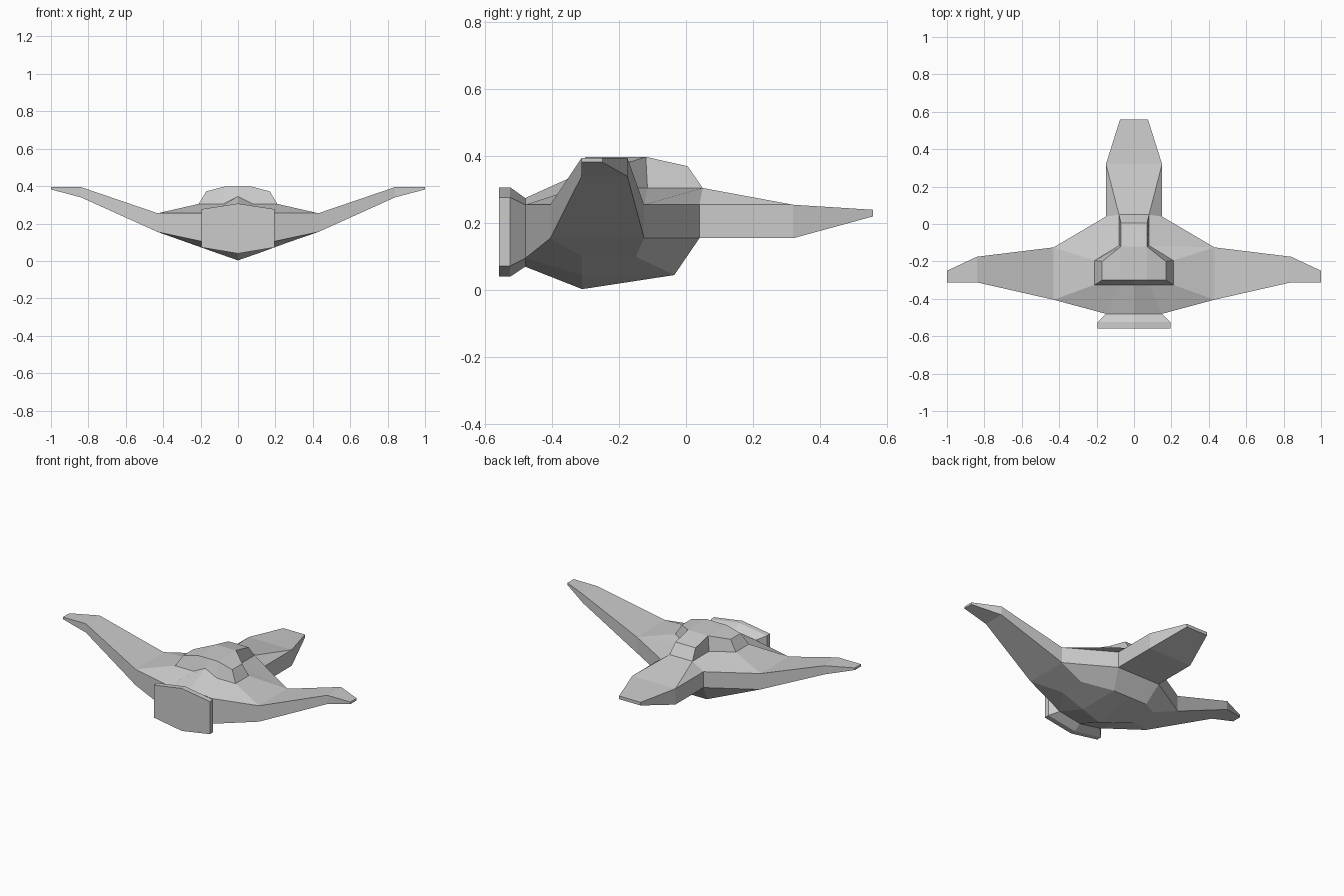
import bpy, bmesh
from mathutils import Vector

if "Cube" in bpy.data.objects:
    bpy.data.objects.remove(bpy.data.objects["Cube"])


def half_part(name, pts, faces):
    """Build the +x half from named points, mirror it across x = 0 and weld the seam."""
    bm = bmesh.new()
    verts = {k: bm.verts.new(p) for k, p in pts.items()}
    twins = {k: bm.verts.new((-p[0], p[1], p[2])) for k, p in pts.items()}
    for f in faces:
        keys = f.split() if isinstance(f, str) else f
        bm.faces.new([verts[k] for k in keys])
        bm.faces.new([twins[k] for k in reversed(keys)])
    bmesh.ops.remove_doubles(bm, verts=bm.verts, dist=0.0005)
    bmesh.ops.recalc_face_normals(bm, faces=bm.faces)
    # Orient each shell outward
    c = sum((v.co for v in bm.verts), Vector()) / len(bm.verts)
    if name != "wings" and sum((f.calc_center_median() - c).dot(f.normal) * f.calc_area() for f in bm.faces) < 0:
        bmesh.ops.reverse_faces(bm, faces=bm.faces)
    me = bpy.data.meshes.new(name)
    bm.to_mesh(me)
    bm.free()
    ob = bpy.data.objects.new(name, me)
    bpy.context.collection.objects.link(ob)
    return ob


def loft(name, sections, closed):
    """Bridge equal-length sections; the last one is capped."""
    n = len(sections[0])
    pts = {(i, j): p for i, s in enumerate(sections) for j, p in enumerate(s)}
    faces = [[(i, j), (i, (j + 1) % n), (i + 1, (j + 1) % n), (i + 1, j)]
             for i in range(len(sections) - 1) for j in range(n if closed else n - 1)]
    faces.append([(len(sections) - 1, j) for j in range(n)])
    return half_part(name, pts, faces)


# Shared hull corner points: roots of nose, wing and engine, and canopy base
root = {
    "nt": (.15, .04, .255), "nb": (.15, .04, .155), "nbc": (0, .04, .155),
    "wft": (.43, -.125, .255), "wfb": (.43, -.125, .155),
    "wrt": (.43, -.405, .255), "wrb": (.43, -.405, .155),
    "et": (.15, -.48, .255), "etc": (0, -.48, .275),
    "eb": (.15, -.48, .095), "ebc": (0, -.48, .07),
}
base = {
    "a": (.08, .05, .305), "b": (.08, -.115, .305), "c": (.21, -.195, .305),
    "d": (.21, -.325, .305), "r": (.08, -.325, .305), "e": (0, -.325, .345),
    "ac": (0, .05, .305),
}
belly = {
    "p": (.27, -.15, .1), "q": (.27, -.31, .1),
    "f": (.12, -.035, .045), "fc": (0, -.035, .045),
    "k": (.12, -.31, .045), "kc": (0, -.31, .003),
}
deck = {k: v for k, v in base.items() if k != "ac"}

# Central hull: deck, flanks and belly
half_part("hull", {**root, **deck, **belly}, [
    "a nt wft b", "b wft c", "c wft wrt d",
    "d wrt et r", "r et etc e",
    "nt nb wfb wft", "wrt wrb eb et",
    "nbc nb f fc", "nb wfb p f", "wfb wrb q p", "p q k f", "f k kc fc",
    "wrb eb q", "eb k q", "eb ebc kc k",
])

# Flat tapered nose
half_part("nose", {
    "a": base["a"], "ac": base["ac"], "nt": root["nt"], "nb": root["nb"], "nbc": root["nbc"],
    "mt": (.15, .32, .255), "mtc": (0, .32, .255), "mb": (.15, .32, .155), "mbc": (0, .32, .155),
    "tt": (.075, .558, .24), "ttc": (0, .558, .24), "tb": (.075, .558, .22), "tbc": (0, .558, .22),
}, ["ac a mt mtc", "a nt mt", "nt nb mb mt", "nb nbc mbc mb",
    "mtc mt tt ttc", "mt mb tb tt", "mb mbc tbc tb", "ttc tt tb tbc"])

# Upswept wings: box sections (x, front y, rear y, bottom z, top z)
loft("wings", [[(x, f, b), (x, f, t), (x, r, t), (x, r, b)] for x, f, r, b, t in (
    (.43, -.125, -.405, .155, .255),
    (.84, -.175, -.312, .34, .395),
    (1.0, -.25, -.312, .382, .395))], True)

# Faceted canopy
half_part("canopy", {
    **base,
    "A": (.07, .005, .37), "AC": (0, .005, .37), "B": (.07, -.12, .398), "BC": (0, -.12, .398),
    "C": (.17, -.2, .372), "D": (.17, -.3, .372), "E": (.07, -.3, .398), "EC": (0, -.3, .398),
}, ["ac a A AC", "a b B A", "AC A B BC", "b c C B", "c d D C",
    "B C D E", "BC B E EC", "d r E D", "r e EC E"])

# Flared six-sided engine block: half sections running top centre to bottom centre
loft("engine", [[(0, y, tc), (w, y, t), (w, y, b), (0, y, bc)] for y, w, tc, t, b, bc in (
    (-.48, .15, .275, .255, .095, .07),
    (-.525, .195, .307, .277, .072, .04),
    (-.558, .195, .307, .277, .072, .04))], False)
